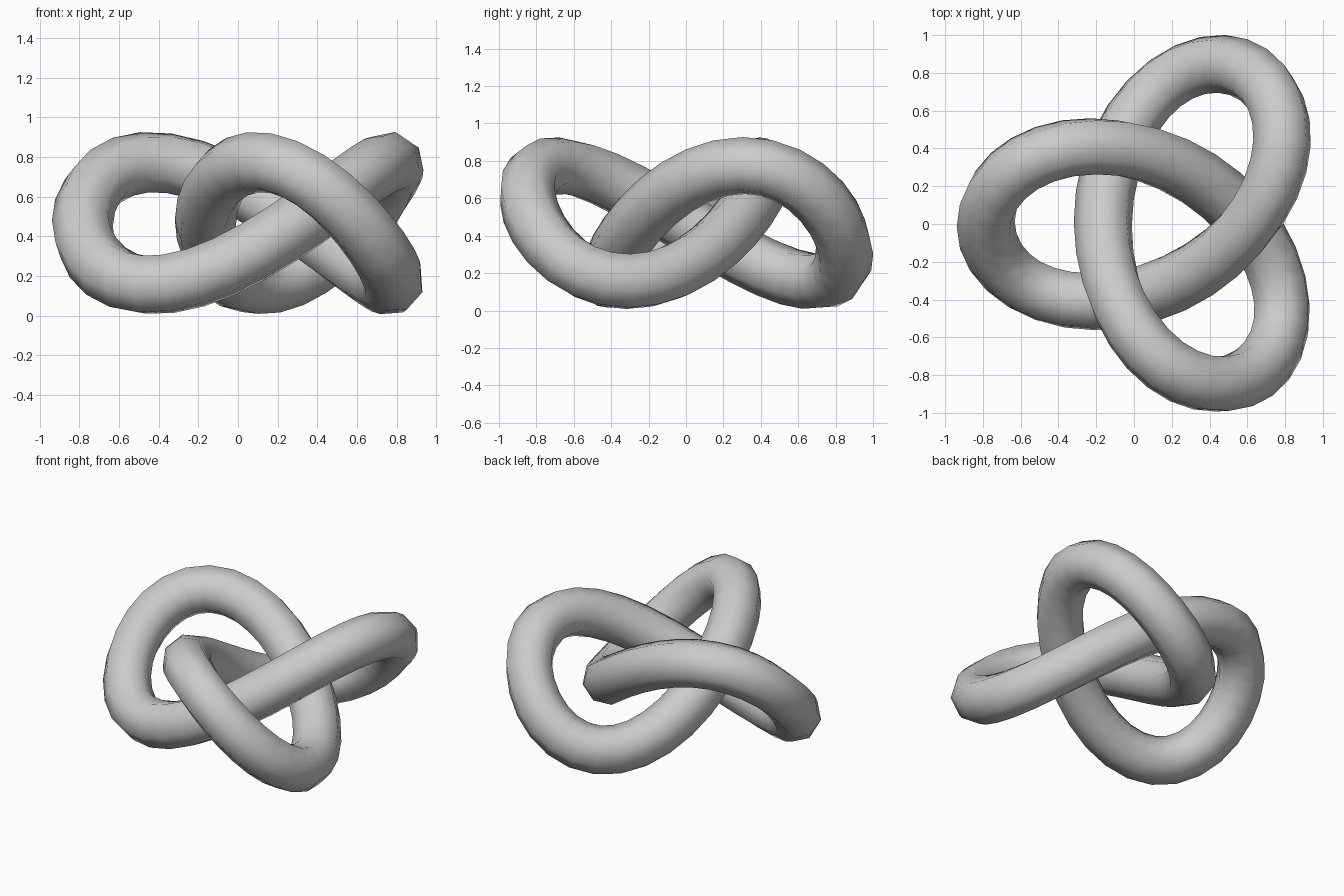
import bpy
from math import sin, cos, tau

if "Cube" in bpy.data.objects:
    bpy.data.objects.remove(bpy.data.objects["Cube"])

S = 0.31          # overall scale of the knot
TUBE = 0.155      # tube radius
RINGS = 64

# Centre line of the three-lobed knot
curve = bpy.data.curves.new("knot", 'CURVE')
curve.dimensions = '3D'
curve.bevel_depth = TUBE
curve.bevel_resolution = 2      # eight-sided tube
spline = curve.splines.new('POLY')
spline.points.add(RINGS - 1)
for i, p in enumerate(spline.points):
    t = tau * i / RINGS
    p.co = (0.145 - S * (2 * cos(2 * t) + cos(t)),
            S * (2 * sin(2 * t) - sin(t)),
            S * sin(3 * t) + S + TUBE, 1)
spline.use_cyclic_u = True
spline.use_smooth = True

# Tube turned into a smooth mesh
knot = bpy.data.objects.new("knot", curve)
bpy.context.collection.objects.link(knot)
bpy.context.view_layer.objects.active = knot
knot.select_set(True)
bpy.ops.object.convert(target='MESH')
bpy.ops.object.shade_smooth()
